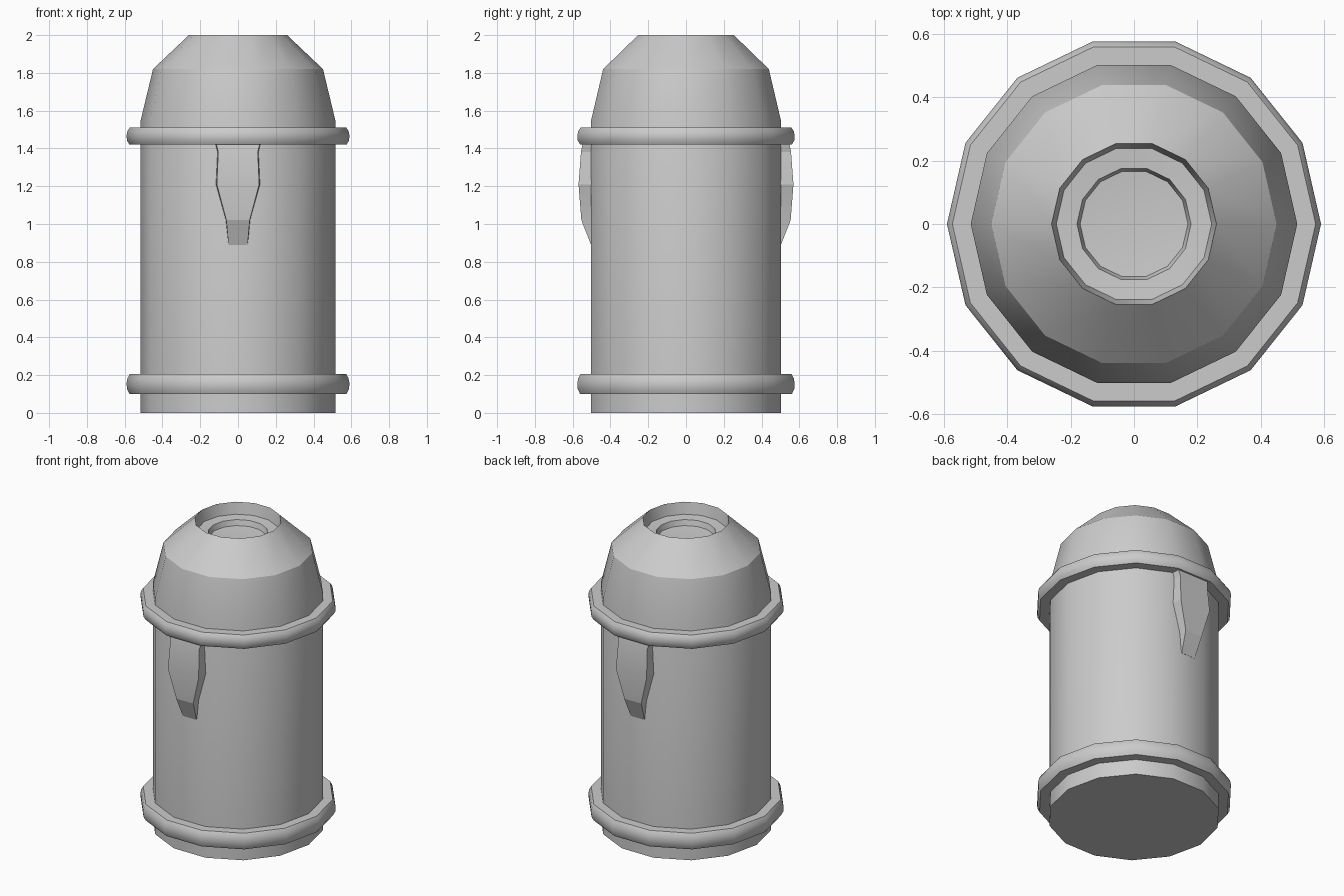
import bpy, bmesh, math

if "Cube" in bpy.data.objects:
    bpy.data.objects.remove(bpy.data.objects["Cube"])

SIDES = 14


def finish(bm, name, angle=30):
    bmesh.ops.remove_doubles(bm, verts=bm.verts, dist=1e-5)
    bmesh.ops.recalc_face_normals(bm, faces=bm.faces)
    me = bpy.data.meshes.new(name)
    bm.to_mesh(me)
    bm.free()
    ob = bpy.data.objects.new(name, me)
    bpy.context.collection.objects.link(ob)
    bpy.ops.object.select_all(action='DESELECT')
    ob.select_set(True)
    bpy.context.view_layer.objects.active = ob
    bpy.ops.object.shade_smooth_by_angle(angle=math.radians(angle))
    return ob


def lathe(name, profile, closed=False):
    """Spin an (r, z) profile around z with 14 sides."""
    bm = bmesh.new()
    vs = [bm.verts.new((r, 0, z)) for r, z in profile]
    es = [bm.edges.new(p) for p in zip(vs, vs[1:])]
    if closed:
        es.append(bm.edges.new((vs[-1], vs[0])))
    bmesh.ops.spin(bm, geom=vs + es, cent=(0, 0, 0), axis=(0, 0, 1),
                   angle=2 * math.pi, steps=SIDES, use_duplicate=False)
    return finish(bm, name)


# canister body, domed shoulder and stepped recess in the top
lathe("canister_body", [
    (0, 0), (0.515, 0), (0.515, 1.55), (0.45, 1.82), (0.26, 2.0),
    (0.245, 1.925), (0.18, 1.92), (0.17, 1.885), (0, 1.87)])

# rounded bands near the bottom and under the shoulder
for name, z0, z1 in (("lower_band", 0.10, 0.205), ("upper_band", 1.42, 1.51)):
    h = z1 - z0
    lathe(name, [(0.505, z0), (0.575, z0), (0.588, z0 + 0.25 * h),
                 (0.59, z0 + 0.55 * h), (0.585, z0 + 0.8 * h),
                 (0.573, z1), (0.505, z1)], closed=True)

# tapered clips hanging from the upper band, front and back
CLIP = [(1.44, 0.125, 0.545), (1.38, 0.11, 0.556), (1.21, 0.118, 0.569),
        (1.02, 0.065, 0.554), (0.89, 0.053, 0.503)]  # z, half width, depth
for name, s in (("front_clip", -1), ("back_clip", 1)):
    bm = bmesh.new()
    rows = [[bm.verts.new((x, s * y, z)) for x, y in
             ((-w, 0.48), (-w * 0.95, d), (w * 0.95, d), (w, 0.48))]
            for z, w, d in CLIP]
    for a, b in zip(rows, rows[1:]):
        for i in range(4):
            j = (i + 1) % 4
            bm.faces.new((a[i], a[j], b[j], b[i]))
    bm.faces.new(rows[0])
    bm.faces.new(rows[-1])
    finish(bm, name, 10)
